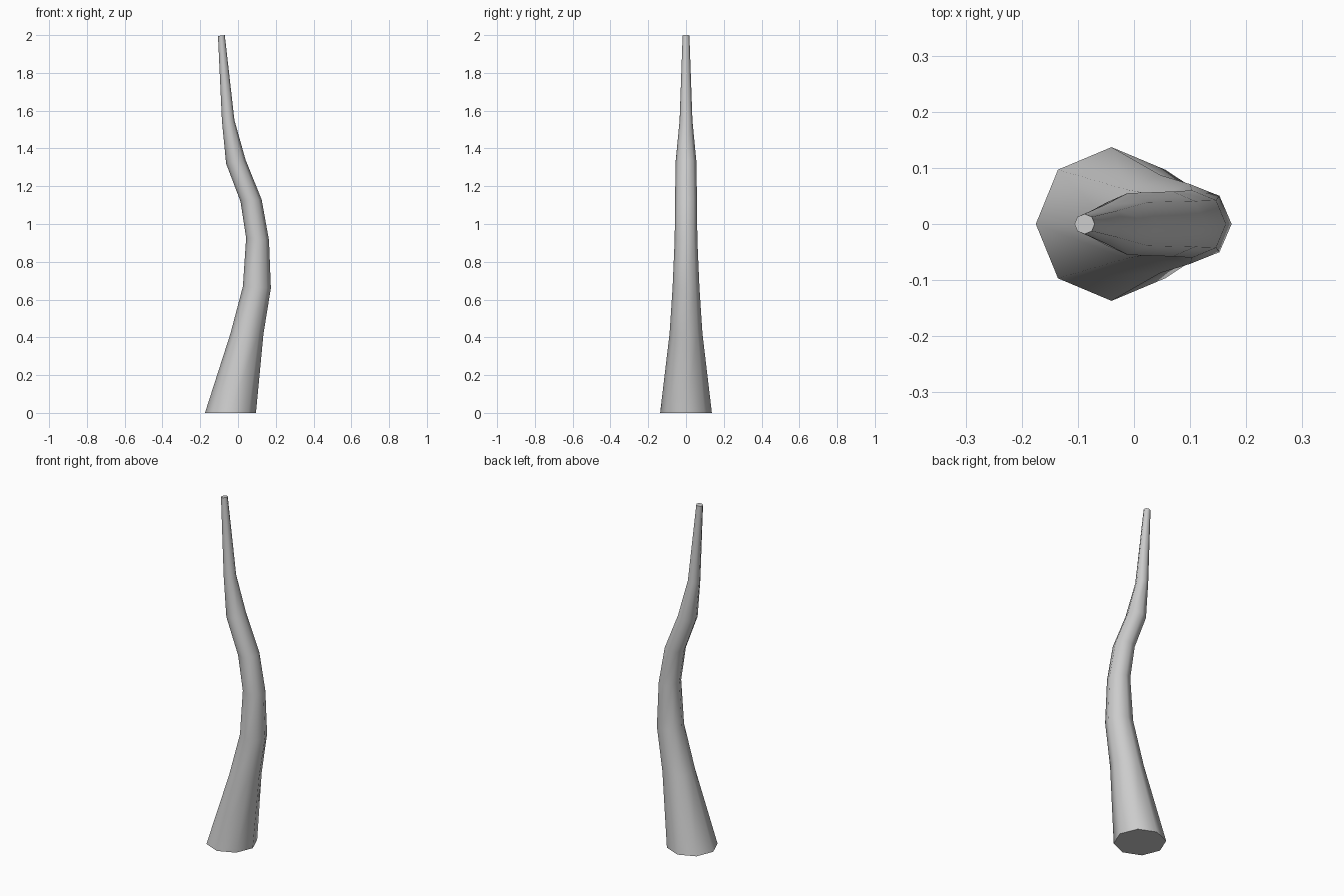
import bpy, bmesh, math
from mathutils import Vector

cube = bpy.data.objects.get("Cube")
if cube:
    bpy.data.objects.remove(cube, do_unlink=True)

SIDES = 8

# Plain grey
grey = bpy.data.materials.new("plain grey")
grey.use_nodes = True
colour = (0.6, 0.6, 0.6, 1)
grey.diffuse_color = colour
grey.node_tree.nodes["Principled BSDF"].inputs["Base Color"].default_value = colour

# Cross-sections: left x, left z, right x, right z, half depth
rings = [
    (-0.175, 0.00, 0.095, 0.00, 0.137),
    (-0.040, 0.42, 0.135, 0.42, 0.087),
    (0.026, 0.67, 0.174, 0.66, 0.071),
    (0.043, 0.925, 0.164, 0.915, 0.060),
    (0.013, 1.12, 0.125, 1.13, 0.058),
    (-0.063, 1.32, 0.040, 1.34, 0.055),
    (-0.085, 1.545, -0.019, 1.55, 0.034),
    (-0.106, 1.995, -0.070, 2.00, 0.018),
]

# Bent, tapering eight-sided stalk
bm = bmesh.new()
loops = []
for lx, lz, rx, rz, depth in rings:
    left, right = Vector((lx, 0, lz)), Vector((rx, 0, rz))
    centre, arm = (left + right) / 2, (right - left) / 2
    loop = []
    for i in range(SIDES):
        a = math.tau * i / SIDES
        loop.append(bm.verts.new(centre + arm * math.cos(a) + Vector((0, depth * math.sin(a), 0))))
    loops.append(loop)

for low, high in zip(loops, loops[1:]):
    for i in range(SIDES):
        j = (i + 1) % SIDES
        bm.faces.new((low[i], low[j], high[j], high[i]))

# End caps
bm.faces.new(loops[0][::-1])
bm.faces.new(loops[-1])

mesh = bpy.data.meshes.new("curved_stalk")
bm.to_mesh(mesh)
bm.free()
mesh.materials.append(grey)
stalk = bpy.data.objects.new("curved_stalk", mesh)
bpy.context.collection.objects.link(stalk)

# Smooth sides with sharp cap rims
bpy.context.view_layer.objects.active = stalk
stalk.select_set(True)
bpy.ops.object.shade_smooth_by_angle(angle=math.radians(60))
